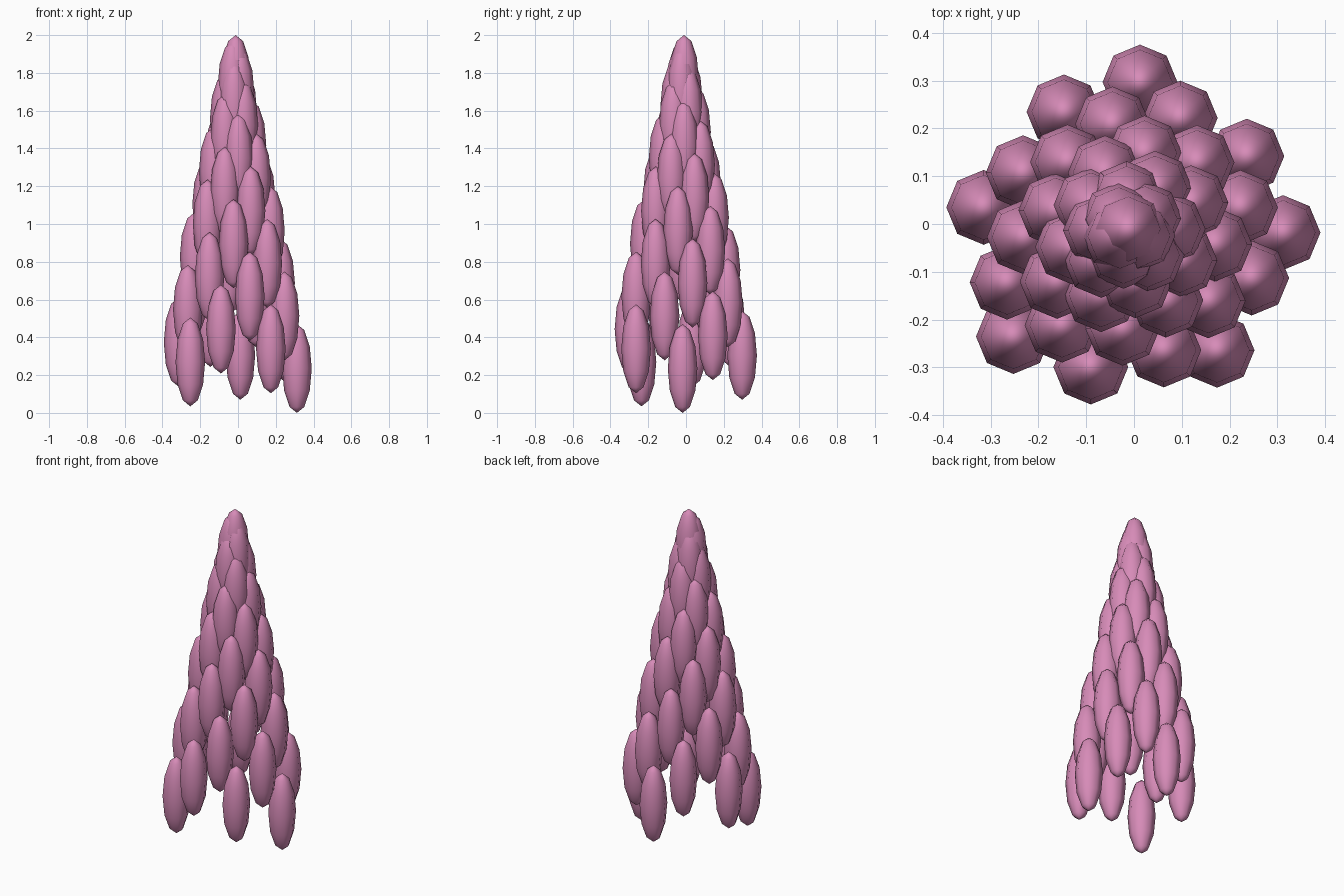
import bpy
import math

if "Cube" in bpy.data.objects:
    bpy.data.objects.remove(bpy.data.objects["Cube"])

COUNT = 45                      # florets on the spike
RADIUS = 0.0783                 # floret half width
HALF_HEIGHT = 0.235             # floret half height
GOLDEN = math.radians(137.5)    # turn between neighbouring florets
AXIS = (-0.015, -0.018)         # spike axis, offset so the bounds are centred

pink = bpy.data.materials.new("petal_pink")
pink.diffuse_color = (0.68, 0.26, 0.48, 1)
pink.use_nodes = True
pink.node_tree.nodes["Principled BSDF"].inputs["Base Color"].default_value = pink.diffuse_color

# One low-poly floret mesh shared by all copies
bpy.ops.mesh.primitive_uv_sphere_add(segments=8, ring_count=6, radius=1)
first = bpy.context.object
first.data.name = "floret"
first.data.materials.append(pink)
bpy.ops.object.shade_smooth()

# Florets climb a golden-angle spiral that narrows to the tip
for i in range(COUNT):
    if i == 0:
        floret = first
    else:
        floret = bpy.data.objects.new("floret", first.data)
        bpy.context.collection.objects.link(floret)
    floret.name = f"floret_{i + 1:02d}"
    t = i / (COUNT - 1)
    r = 0.008 + 0.319 * (1 - t ** 1.1)
    a = -i * GOLDEN
    floret.location = (AXIS[0] + r * math.cos(a),
                       AXIS[1] + r * math.sin(a),
                       HALF_HEIGHT + t * (2 - 2 * HALF_HEIGHT))
    floret.scale = (RADIUS, RADIUS, HALF_HEIGHT)
